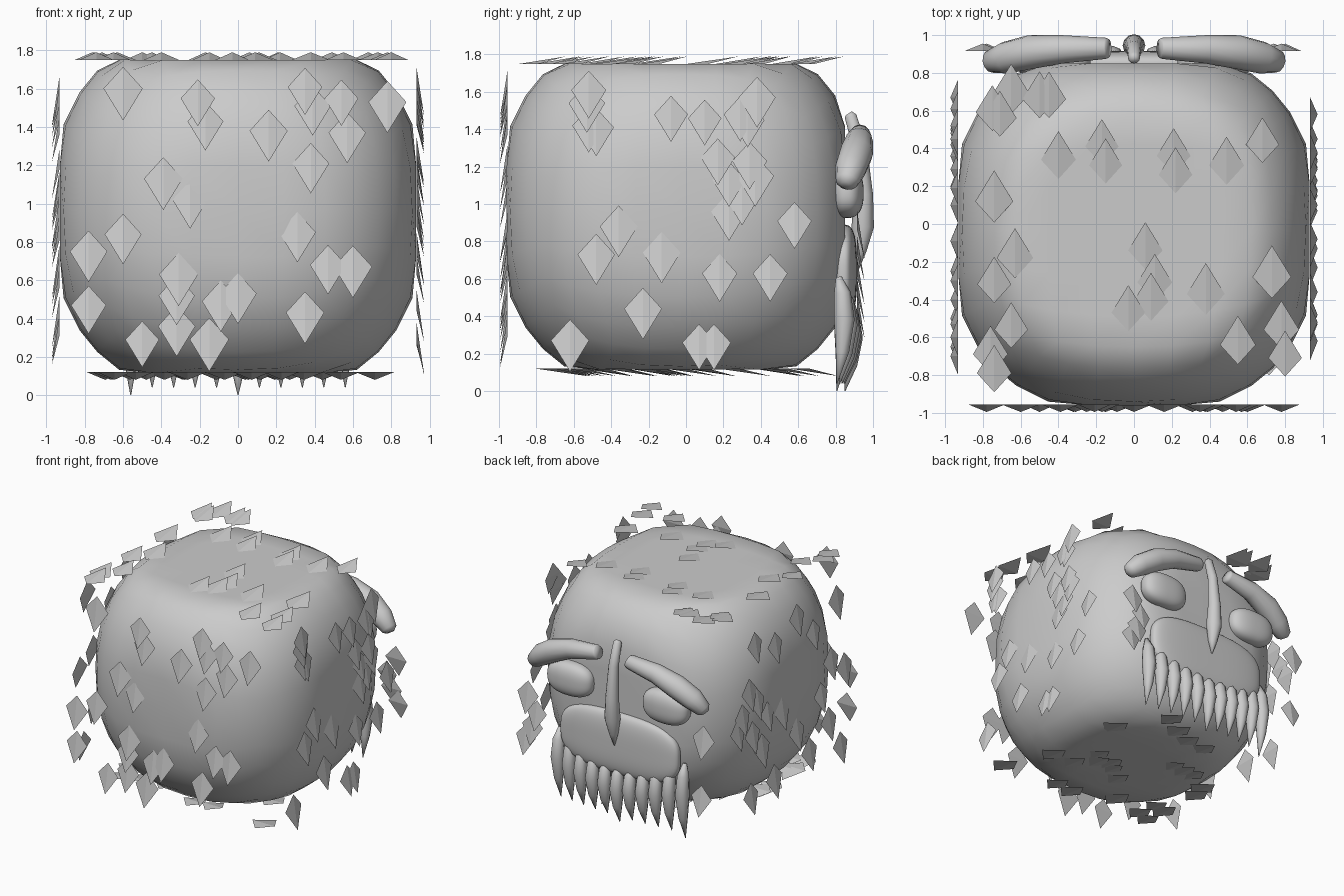
import bpy, bmesh, random
from mathutils import Vector
from math import sin, cos, pi

if "Cube" in bpy.data.objects:
    bpy.data.objects.remove(bpy.data.objects["Cube"])

random.seed(7)


def make(name, bm, smooth=True):
    bmesh.ops.recalc_face_normals(bm, faces=bm.faces)
    me = bpy.data.meshes.new(name)
    bm.to_mesh(me)
    bm.free()
    for p in me.polygons:
        p.use_smooth = smooth
    ob = bpy.data.objects.new(name, me)
    bpy.context.collection.objects.link(ob)
    return ob


def tube(name, pts, sides=12):
    """Loft round sections through (x, y, z, radius) points."""
    bm = bmesh.new()
    rings = []
    for i, p in enumerate(pts):
        c = Vector(p[:3])
        d = Vector(pts[min(i + 1, len(pts) - 1)][:3]) - Vector(pts[max(i - 1, 0)][:3])
        d.normalize()
        u = d.cross(Vector((0, 1, 0))).normalized()
        v = d.cross(u)
        rings.append([bm.verts.new(c + p[3] * (u * cos(2 * pi * k / sides) + v * sin(2 * pi * k / sides)))
                      for k in range(sides)])
    for a, b in zip(rings, rings[1:]):
        for k in range(sides):
            j = (k + 1) % sides
            bm.faces.new((a[k], a[j], b[j], b[k]))
    bm.faces.new(rings[0])
    bm.faces.new(rings[-1])
    return make(name, bm)


def blob(name, center, half, power, cuts=15):
    """Superellipsoid from a subdivided cube."""
    bm = bmesh.new()
    bmesh.ops.create_cube(bm, size=2)
    bmesh.ops.subdivide_edges(bm, edges=bm.edges, cuts=cuts, use_grid_fill=True)
    for v in bm.verts:
        d = v.co.normalized()
        r = sum(abs(c) ** power for c in d) ** (-1 / power)
        v.co = Vector(center) + Vector([d[i] * r * half[i] for i in range(3)])
    return make(name, bm)


# body: rounded block with softly flattened sides, coarse and smooth shaded
body = blob("body", (0, -0.03, 0.96), (0.975, 0.975, 0.975), 2.45, 7)
for v in body.data.vertices:
    v.co.x = min(max(v.co.x, -0.93), 0.93)
    v.co.y = min(max(v.co.y, -0.96), 0.85)
    v.co.z = min(max(v.co.z, 0.115), 1.75)

# ridged kite scales scattered on each side plane
front = [(-.6, 1.59), (-.21, 1.54), (-.17, 1.42), (.16, 1.37), (.35, 1.6), (.39, 1.5), (.54, 1.54),
         (.57, 1.36), (.78, 1.52), (.38, 1.2), (-.39, 1.12), (-.25, 1.01), (-.78, .74), (-.6, .83),
         (.31, .84), (.47, .67), (.6, .66), (-.31, .62), (-.32, .51), (-.32, .35), (-.5, .28),
         (-.09, .48), (0, .52), (-.15, .28), (.35, .42), (-.78, .46)]
right = [(-.52, 1.6), (-.53, 1.53), (-.52, 1.41), (-.48, 1.4), (-.08, 1.47), (.1, 1.45), (.29, 1.47),
         (.38, 1.56), (.33, 1.44), (.17, 1.24), (.34, 1.22), (.37, 1.14), (.23, 1.12), (.3, 1.03),
         (.23, .95), (-.36, .87), (-.48, .72), (-.13, .73), (.58, .9), (.18, .62), (.45, .62),
         (-.23, .43), (-.62, .26), (.07, .25), (.15, .25)]
top = [(-.65, .7), (-.75, .6), (-.71, .57), (-.5, .67), (-.45, .67), (-.4, .35), (-.17, .42),
       (-.15, .32), (.21, .37), (.22, .27), (.49, .32), (.68, .43), (-.74, .13), (-.63, -.17),
       (-.74, -.31), (.06, -.13), (.11, -.3), (.09, -.4), (-.03, -.46), (.38, -.36), (.73, -.27),
       (.55, -.63), (.78, -.55), (.8, -.7), (-.65, -.55), (-.76, -.68), (-.74, -.78)]
left = [(.45, 1.53), (.19, 1.43), (-.09, 1.55), (.52, 1.17), (.42, 1.06), (.29, .91), (.61, 1.0),
        (.67, .9), (.48, .81), (.36, .66), (-.09, .62), (.1, .86), (-.53, 1.03), (-.7, .92),
        (-.3, 1.35), (-.6, 1.5), (-.25, .4), (.2, .35), (-.5, .55), (.5, .32), (-.65, .3), (-.4, .8)]
bottom = [(random.uniform(-.75, .75), random.uniform(-.75, .75)) for _ in range(25)]
back = [(-.8, .9), (-.78, .42), (.78, .85), (.74, .6), (.8, .5), (.7, .72)]

X, Y, Z = Vector((1, 0, 0)), Vector((0, 1, 0)), Vector((0, 0, 1))
# side: name, spots, plane origin, spot axes, outward normal, tip direction
sides = [("front", front, -.955 * Y, X, Z, -Y, -Z), ("right", right, .932 * X, Y, Z, X, -Z),
         ("left", left, -.932 * X, Y, Z, -X, -Z), ("top", top, 1.75 * Z, X, Y, Z, Y),
         ("bottom", bottom, .12 * Z, X, Y, -Z, Y), ("back", back, .915 * Y, X, Z, Y, -Z)]
for name, spots, origin, a, b, n, t in sides:
    bm = bmesh.new()
    w = n.cross(t)
    for p, q in spots:
        s = random.uniform(.92, 1.08)
        c = origin + a * p + b * q
        k = [bm.verts.new(c + d) for d in (-t * .115 * s, (w * .095 - t * .01) * s,
                                           (-w * .095 - t * .01) * s, t * .145 * s + n * .04)]
        for f in ((0, 1, 3), (0, 3, 2), (0, 2, 1), (1, 2, 3)):
            bm.faces.new([k[i] for i in f])
    make(name + "_scales", bm, False)

# brows and eyes on the +y side
for s, side in ((1, "right"), (-1, "left")):
    tube(side + "_brow", [(s * .135, .93, 1.375, .05), (s * .15, .93, 1.37, .056), (s * .38, .925, 1.335, .075),
                          (s * .55, .91, 1.27, .09), (s * .68, .88, 1.19, .085),
                          (s * .76, .86, 1.12, .06), (s * .775, .855, 1.1, .03)])
    blob(side + "_eye", (s * .43, .86, 1.06), (.2, .09, .135), 2.5)

# nose and mouth
tube("nose", [(0, .87, 1.485, .02), (0, .88, 1.47, .032), (0, .93, 1.3, .038), (0, .95, 1.05, .05),
              (0, .945, .88, .06), (0, .93, .75, .035), (0, .92, .65, .004)])
blob("mouth", (0, .84, .64), (.53, .075, .25), 3)

# row of beard spikes following the lower lip
n = 11
for i in range(n):
    x = -.56 + .112 * i
    zt = .47 + .45 * x * x
    tip = 0 if i in (0, 5) else .04
    y = .88 - .14 * x * x
    h = zt - tip
    tube("beard_spike", [(x, y - .02, zt, .015), (x, y, zt - .15 * h, .045), (x, y + .01, zt - .4 * h, .055),
                         (x, y, zt - .7 * h, .036), (x, y - .03, tip, .002)], 8)
